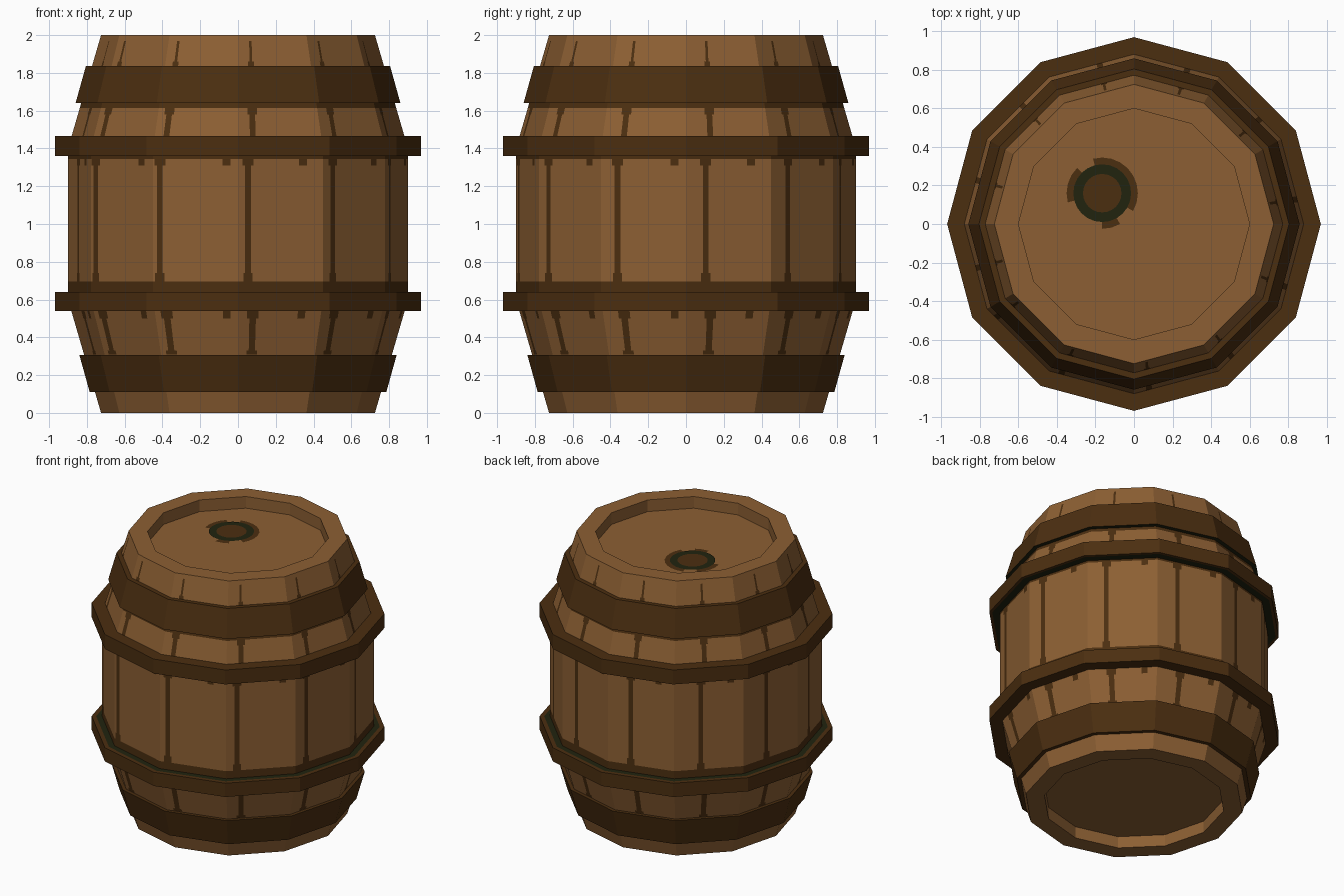
import bpy, bmesh, math
from mathutils import Vector

if "Cube" in bpy.data.objects:
    bpy.data.objects.remove(bpy.data.objects["Cube"])


def material(name, srgb):
    m = bpy.data.materials.new(name)
    lin = [((c / 255 + 0.055) / 1.055) ** 2.4 for c in srgb]
    m.diffuse_color = (*lin, 1)
    m.use_nodes = True
    m.node_tree.nodes["Principled BSDF"].inputs["Base Color"].default_value = m.diffuse_color
    return m


WOOD, DARK, MOSS = 0, 1, 2
MATS = [material("oak wood", (140, 95, 51)),
        material("dark brown", (75, 46, 16)),
        material("mossy black", (33, 35, 15))]
SIDES = 12


def point(r, z, k, t=0.0, n=SIDES):
    """Point on the n-gon of radius r, fraction t along side k."""
    a, b = (math.tau * i / n for i in (k, k + 1))
    pa = Vector((r * math.cos(a), r * math.sin(a), z))
    pb = Vector((r * math.cos(b), r * math.sin(b), z))
    return pa.lerp(pb, t)


def build(name, quads, loc=(0, 0, 0)):
    bm = bmesh.new()
    for pts, mat in quads:
        bm.faces.new([bm.verts.new(p) for p in pts]).material_index = mat
    bmesh.ops.remove_doubles(bm, verts=bm.verts, dist=0.0005)
    me = bpy.data.meshes.new(name)
    bm.to_mesh(me)
    bm.free()
    for m in MATS:
        me.materials.append(m)
    ob = bpy.data.objects.new(name, me)
    ob.location = loc
    bpy.context.collection.objects.link(ob)
    return ob


def lathe(name, profile, mats, closed=False, n=SIDES, sides=None, loc=(0, 0, 0)):
    """Turn an (r, z) profile; one material per profile segment."""
    ends = profile[1:] + (profile[:1] if closed else [])
    quads = []
    for (r0, z0), (r1, z1), mat in zip(profile, ends, mats):
        for k in (sides or range(n)):
            quads.append(([point(r0, z0, k, 0, n), point(r0, z0, k, 1, n),
                           point(r1, z1, k, 1, n), point(r1, z1, k, 0, n)], mat))
    return build(name, quads, loc)


# Staves: faceted wall with dark seams and stained bands near the hoops
def wall_radius(z):
    return 0.725 + 0.175 * min(1, z / 0.6, (2 - z) / 0.6)


# (top of row, seam half width in side fractions, whole row dark, drips)
rows = [(0.11, 0, 0, 0), (0.31, 0, 0, 0), (0.33, 0.07, 0, 0), (0.50, 0.04, 0, 0),
        (0.54, 0.07, 0, 1), (0.60, 0, 1, 0), (0.64, 0, 1, 0), (0.695, 0, 1, 0),
        (0.74, 0.055, 0, 0), (1.31, 0.033, 0, 0), (1.345, 0.065, 0, 1),
        (1.40, 0, 1, 0), (1.465, 0, 1, 0), (1.58, 0.035, 0, 0), (1.615, 0.06, 0, 0),
        (1.64, 0, 1, 0), (1.835, 0, 0, 0), (1.86, 0.04, 0, 0), (1.97, 0.018, 0, 0),
        (2.0, 0, 0, 0)]
quads = []
z0 = 0.0
for z1, half, dark, drips in rows:
    for k in range(SIDES):
        seam = 0.08 + 0.038 * ((k - 8) % 12) if k != 7 else 0.08
        if z1 > 1.5 or z1 < 0.6:
            seam += 0.06
        cols = [(0, 1, DARK if dark else WOOD)]
        if half:
            a, b = seam - half, seam + half
            cols = [(0, a, WOOD), (a, b, DARK), (b, 1, WOOD)]
            if drips:
                c = 0.72 + 0.05 * (k % 3)
                cols[2:] = [(b, c, WOOD), (c, c + 0.09, DARK), (c + 0.09, 1, WOOD)]
        r0, r1 = wall_radius(z0), wall_radius(z1)
        for a, b, mat in cols:
            a, b = max(a, 0), min(b, 1)
            quads.append(([point(r0, z0, k, a), point(r0, z0, k, b),
                           point(r1, z1, k, b), point(r1, z1, k, a)], mat))
    z0 = z1
build("barrel_staves", quads)

# Recessed heads
lathe("top_head", [(0.725, 2), (0.6, 2), (0.6, 1.915), (0, 1.915)], [WOOD] * 3)
lathe("bottom_head", [(0, 0.085), (0.6, 0.085), (0.6, 0), (0.725, 0)], [WOOD] * 3)

# Narrow hoops, mossy on the side facing the middle
lathe("lower_narrow_hoop",
      [(0.85, 0.54), (0.97, 0.54), (0.97, 0.64), (0.94, 0.64), (0.88, 0.64)],
      [DARK, DARK, DARK, MOSS, DARK], True)
lathe("upper_narrow_hoop",
      [(0.88, 1.36), (0.95, 1.36), (0.97, 1.36), (0.97, 1.465), (0.86, 1.465)],
      [MOSS, DARK, DARK, DARK, DARK], True)

# Wide sloping hoops
lathe("lower_wide_hoop",
      [(0.74, 0.11), (0.785, 0.11), (0.84, 0.307), (0.79, 0.307)], [DARK] * 4, True)
lathe("upper_wide_hoop",
      [(0.80, 1.64), (0.86, 1.64), (0.805, 1.837), (0.75, 1.837)],
      [MOSS, DARK, DARK, DARK], True)

# Bung painted on the top head, with a partial stain around it
spot = (-0.165, 0.16, 1.915)
lathe("bung", [(0.15, 0.005), (0.1, 0.005), (0, 0.005)], [MOSS, DARK], n=24, loc=spot)
lathe("bung_stain", [(0.185, 0.003), (0.14, 0.003)], [DARK], n=24,
      sides=[0, 1, 2, 3, 4, 5, 6, 9, 10, 11, 12, 18, 19, 22, 23], loc=spot)
